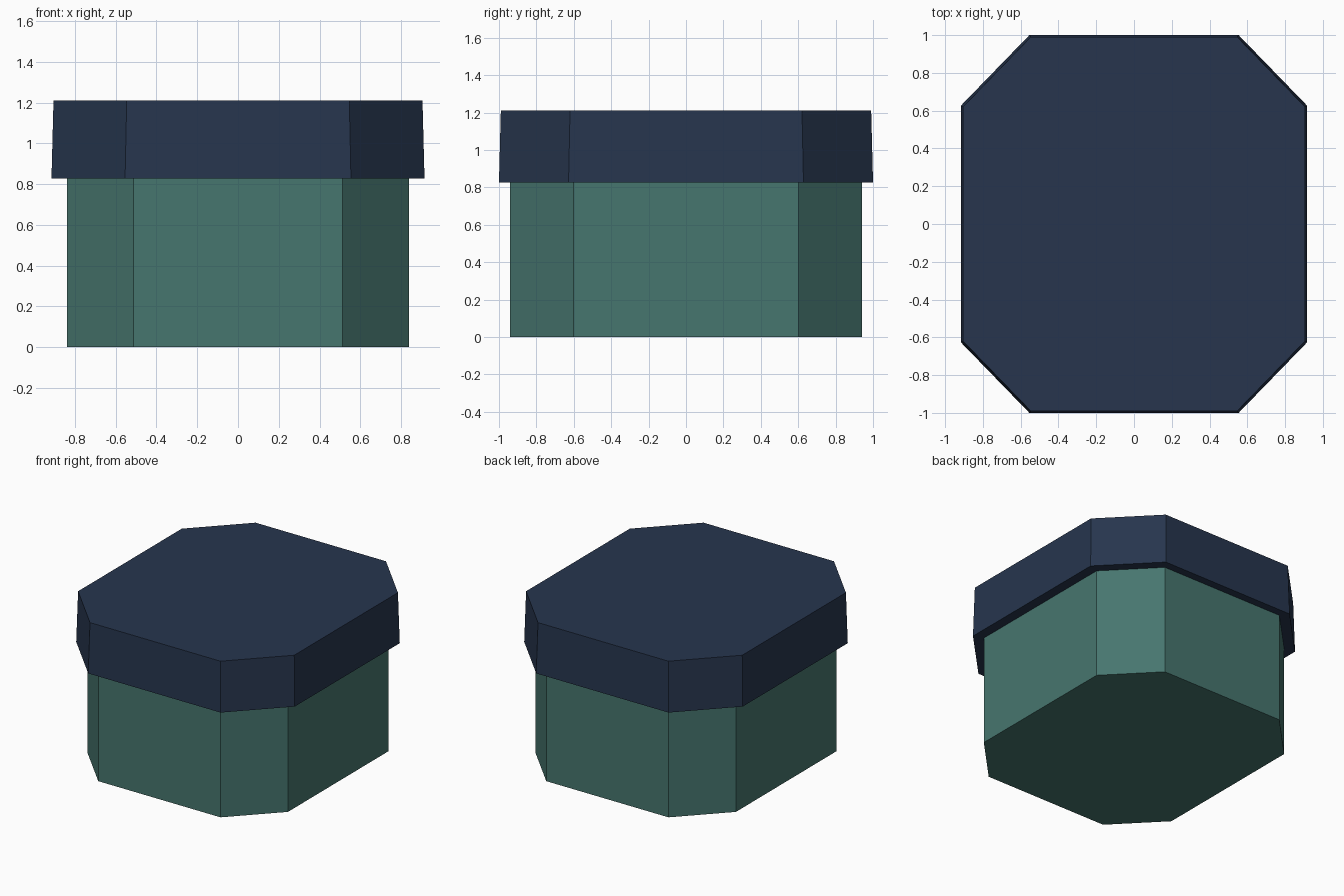
import bpy
import bmesh

cube = bpy.data.objects.get("Cube")
if cube:
    bpy.data.objects.remove(cube, do_unlink=True)


def make_material(name, color):
    mat = bpy.data.materials.new(name)
    mat.use_nodes = True
    mat.diffuse_color = (*color, 1)
    bsdf = mat.node_tree.nodes["Principled BSDF"]
    bsdf.inputs["Base Color"].default_value = (*color, 1)
    bsdf.inputs["Roughness"].default_value = 0.8
    return mat


def octagon(bm, half_x, half_y, flat_x, flat_y, z):
    """Ring of a rectangle with its four corners cut off, counter-clockwise."""
    quarter = [(half_x, flat_y), (flat_x, half_y)]
    ring = quarter + [(-x, y) for x, y in reversed(quarter)]
    ring += [(-x, -y) for x, y in ring]
    return [bm.verts.new((x, y, z)) for x, y in ring]


def make_prism(name, bottom, top, mat):
    bm = bmesh.new()
    low, high = octagon(bm, *bottom), octagon(bm, *top)
    bm.faces.new(list(reversed(low)))
    bm.faces.new(high)
    for i in range(len(low)):
        j = (i + 1) % len(low)
        bm.faces.new((low[i], low[j], high[j], high[i]))
    bmesh.ops.recalc_face_normals(bm, faces=bm.faces)
    mesh = bpy.data.meshes.new(name)
    bm.to_mesh(mesh)
    bm.free()
    mesh.materials.append(mat)
    obj = bpy.data.objects.new(name, mesh)
    bpy.context.collection.objects.link(obj)
    return obj


green = make_material("muted_green", (0.062, 0.180, 0.158))
navy = make_material("dark_navy", (0.020, 0.036, 0.076))

# Straight-sided box body
body = (0.84, 0.94, 0.512, 0.602)
make_prism("box_body", (*body, 0), (*body, 0.827), green)

# Overhanging lid, slightly narrower at the top
make_prism("box_lid", (0.915, 1.0, 0.554, 0.628, 0.827),
           (0.905, 0.99, 0.546, 0.62, 1.21), navy)
